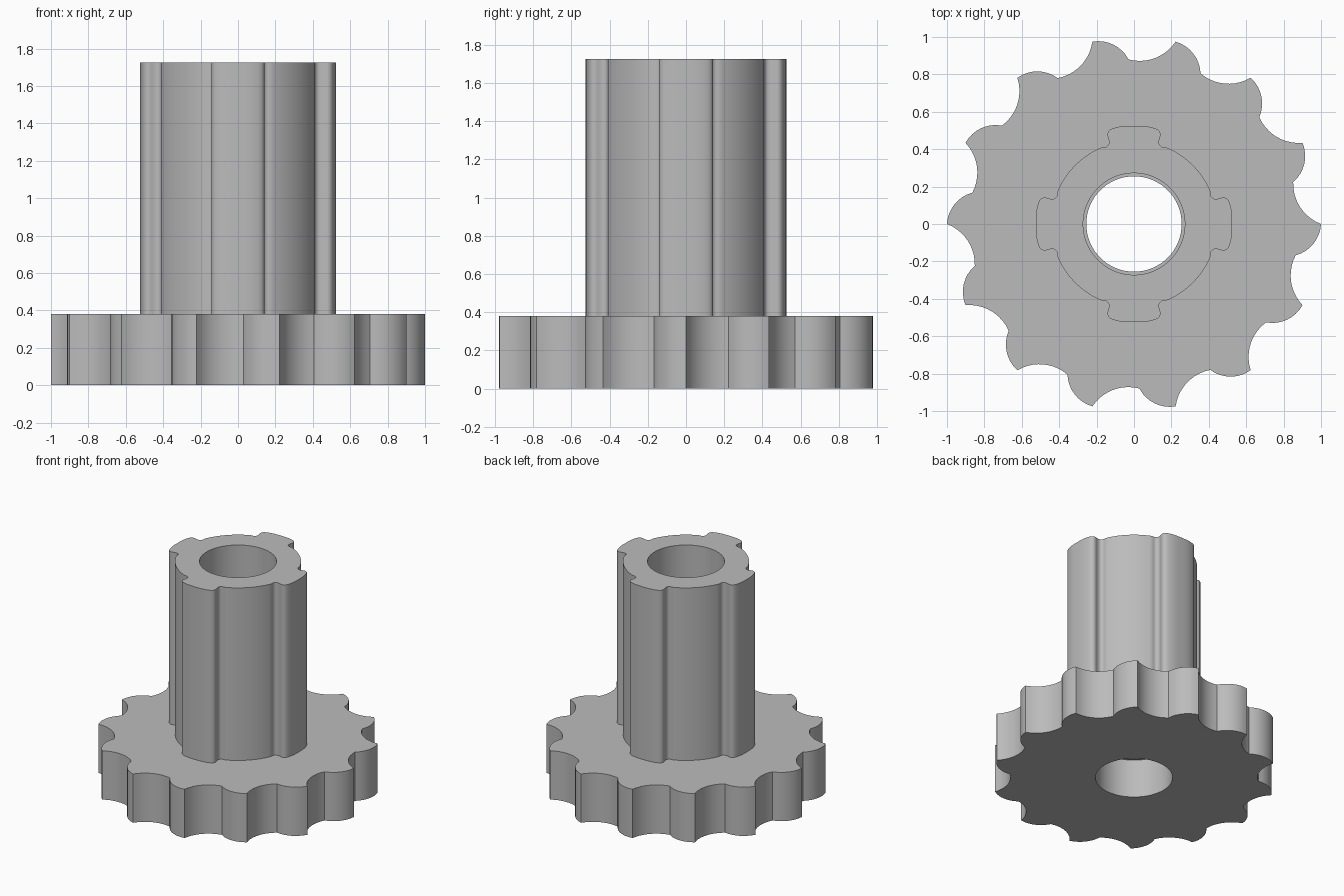
import bpy
import bmesh
from math import cos, sin, pi, radians
from mathutils import Vector, Matrix

cube = bpy.data.objects.get("Cube")
if cube:
    bpy.data.objects.remove(cube, do_unlink=True)

GREY = (0.5, 0.5, 0.5, 1)
grey = bpy.data.materials.new("plain_grey")
grey.use_nodes = True
grey.diffuse_color = GREY
grey.node_tree.nodes["Principled BSDF"].inputs["Base Color"].default_value = GREY

TEETH = 14
FLANGE_TOP = 0.38
TOP = 1.725
BORE = 0.272


def polar(r, degrees):
    return Vector((r * cos(radians(degrees)), r * sin(radians(degrees))))


def circle(r, n=72):
    return [polar(r, 360 * i / n) for i in range(n)]


def bulge(a, b, sag, n=8):
    """Shallow arc from a to b (b left out), bowed to the right by sag."""
    chord = b - a
    side = Vector((chord.y, -chord.x)).normalized()
    half = chord.length / 2
    radius = (half * half + sag * sag) / (2 * abs(sag))
    sign = 1 if sag > 0 else -1
    points = []
    for i in range(n):
        t = i / n
        x = (2 * t - 1) * half
        height = (radius ** 2 - x * x) ** 0.5 - (radius - abs(sag))
        points.append(a + chord * t + side * sign * height)
    return points


def smooth_loop(points, steps=4):
    """Closed Catmull-Rom curve through the points."""
    n, out = len(points), []
    for i in range(n):
        p, q, r, s = (points[(i + k) % n] for k in (-1, 0, 1, 2))
        for k in range(steps):
            t = k / steps
            out.append(0.5 * (2 * q + (r - p) * t + (2 * p - 5 * q + 4 * r - s) * t ** 2
                              + (3 * q - p - 3 * r + s) * t ** 3))
    return out


def extruded_ring(name, outer, inner, z0, z1):
    """Solid between two outlines, from z0 up to z1."""
    bm = bmesh.new()
    edges = []
    for loop in (outer, inner):
        verts = [bm.verts.new((p.x, p.y, z0)) for p in loop]
        edges += [bm.edges.new((v, verts[i - 1])) for i, v in enumerate(verts)]
    bmesh.ops.triangle_fill(bm, use_beauty=True, edges=edges, normal=(0, 0, 1))
    extruded = bmesh.ops.extrude_face_region(bm, geom=bm.faces[:], use_keep_orig=True)
    moved = [g for g in extruded["geom"] if isinstance(g, bmesh.types.BMVert)]
    bmesh.ops.translate(bm, verts=moved, vec=(0, 0, z1 - z0))
    bmesh.ops.recalc_face_normals(bm, faces=bm.faces[:])
    mesh = bpy.data.meshes.new(name)
    bm.to_mesh(mesh)
    bm.free()
    mesh.materials.append(grey)
    obj = bpy.data.objects.new(name, mesh)
    bpy.context.collection.objects.link(obj)
    bpy.ops.object.select_all(action="DESELECT")
    obj.select_set(True)
    bpy.context.view_layer.objects.active = obj
    bpy.ops.object.shade_smooth_by_angle(angle=radians(32))
    return obj


# Toothed flange: each tooth has a hollow flank and a rounded back
pitch = 360 / TEETH
flange_outline = []
for i in range(TEETH):
    tip = i * pitch
    root = polar(0.88, tip - 11)
    flange_outline += bulge(polar(1, tip - pitch), root, -0.043, 10)
    flange_outline += bulge(root, polar(1, tip), 0.035)
extruded_ring("toothed_flange", flange_outline, circle(BORE), 0, FLANGE_TOP)

# Column: round body with four rounded keys
half_key = [(0.523, 0.06), (0.513, 0.108), (0.499, 0.133), (0.477, 0.142),
            (0.445, 0.134), (0.423, 0.137), (0.411, 0.152), (0.407, 0.18)]
key = [Vector((x, -y)) for x, y in reversed(half_key)]
key += [Vector((0.525, 0))] + [Vector(p) for p in half_key]
quarter = key + [polar(0.445, a) for a in range(29, 62, 4)]
column_points = []
for i in range(4):
    turn = Matrix.Rotation(i * pi / 2, 2)
    column_points += [turn @ p for p in quarter]
extruded_ring("keyed_column", smooth_loop(column_points), circle(BORE), FLANGE_TOP, TOP)

# Narrower sleeve inside the bore
extruded_ring("bore_sleeve", circle(BORE + 0.004), circle(0.255), 0.3, 1.4)
